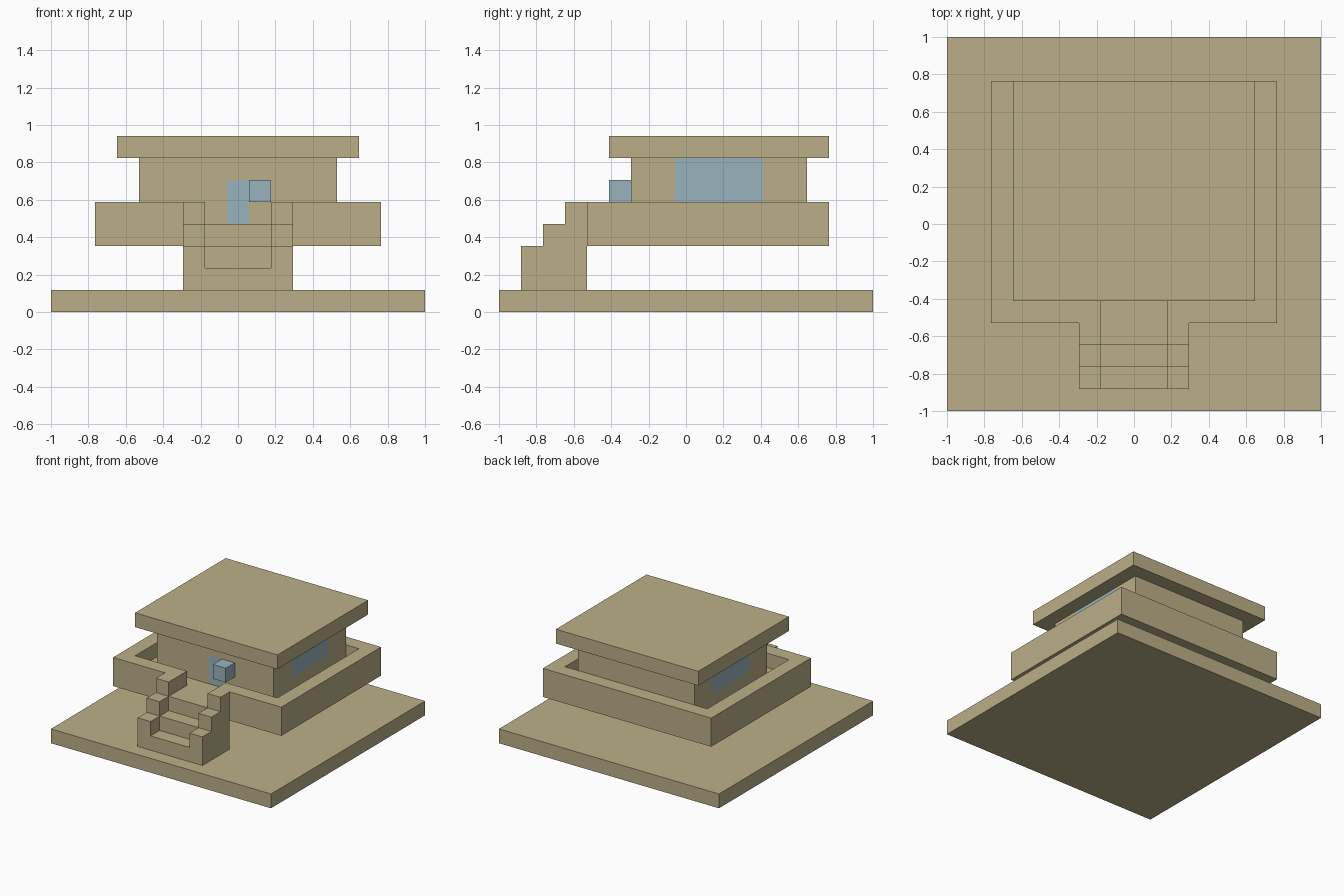
import bpy
import bmesh
from mathutils import Vector

if "Cube" in bpy.data.objects:
    bpy.data.objects.remove(bpy.data.objects["Cube"], do_unlink=True)

U = 2 / 17  # one block of the building grid


def make_material(name, rgb):
    mat = bpy.data.materials.new(name)
    mat.use_nodes = True
    mat.diffuse_color = (*rgb, 1)
    mat.node_tree.nodes["Principled BSDF"].inputs["Base Color"].default_value = (*rgb, 1)
    return mat


stone = make_material("sandstone", (0.50, 0.43, 0.25))
glass = make_material("pale_blue_glass", (0.32, 0.45, 0.52))


def finish(name, bm, materials):
    bmesh.ops.recalc_face_normals(bm, faces=bm.faces)
    mesh = bpy.data.meshes.new(name)
    bm.to_mesh(mesh)
    bm.free()
    for mat in materials:
        mesh.materials.append(mat)
    obj = bpy.data.objects.new(name, mesh)
    bpy.context.collection.objects.link(obj)
    return obj


def prism(outline, axis, low, high):
    """Extrude an outline, in blocks, along x (side profile) or z (floor plan)."""
    bm = bmesh.new()
    place = (lambda a, b: (low, a, b)) if axis == "x" else (lambda a, b: (a, b, low))
    face = bm.faces.new([bm.verts.new(Vector(place(a, b)) * U) for a, b in outline])
    moved = bmesh.ops.extrude_face_region(bm, geom=[face])["geom"]
    offset = Vector((1, 0, 0) if axis == "x" else (0, 0, 1)) * (high - low) * U
    bmesh.ops.translate(bm, vec=offset, verts=[v for v in moved if isinstance(v, bmesh.types.BMVert)])
    return bm


def rect(x, front, back):
    return [(-x, front), (x, front), (x, back), (-x, back)]


def mirrored(half):
    return half + [(-x, y) for x, y in reversed(half)]


# Ground slab
finish("ground_slab", prism(rect(8.5, -8.5, 8.5), "z", 0, 1), [stone])

# Raised terrace: floor with an entrance strip, and a parapet open at the stairs
floor = mirrored([(1.5, -4.5), (1.5, -3.5), (5.5, -3.5), (5.5, 5.5)])
finish("terrace_floor", prism(floor, "z", 3, 4), [stone])
parapet = [(1.5, -4.5), (6.5, -4.5), (6.5, 6.5), (-6.5, 6.5), (-6.5, -4.5), (-1.5, -4.5),
           (-1.5, -3.5), (-5.5, -3.5), (-5.5, 5.5), (5.5, 5.5), (5.5, -3.5), (1.5, -3.5)]
finish("terrace_parapet", prism(parapet, "z", 3, 5), [stone])


# Staircase between two stepped side walls
def stepped_profile(first_height):
    points = [(-4.5, 1), (-7.5, 1)]
    for i in range(3):
        points += [(-7.5 + i, first_height + i), (-6.5 + i, first_height + i)]
    return points


finish("stair_steps", prism(stepped_profile(2), "x", -1.5, 1.5), [stone])
for side, low in (("right", -2.5), ("left", 1.5)):
    finish("stair_wall_" + side, prism(stepped_profile(3), "x", low, low + 1), [stone])

# House body, cut along the window and door edges
house = prism(rect(4.5, -2.5, 5.5), "z", 4, 7)
cuts = [("y", -0.5), ("y", 3.5), ("z", 5), ("z", 6), ("x", -0.5), ("x", 0.5)]
for axis, at in cuts:
    normal = Vector([float(axis == a) for a in "xyz"])
    bmesh.ops.bisect_plane(house, geom=house.verts[:] + house.edges[:] + house.faces[:],
                           plane_co=normal * at * U, plane_no=normal)
house.normal_update()
for face in house.faces:
    c = face.calc_center_median() / U
    window = abs(face.normal.x) > 0.9 and -0.5 < c.y < 3.5 and c.z > 5
    door = abs(face.normal.y) > 0.9 and c.y < 0 and abs(c.x) < 0.5 and c.z < 6
    face.material_index = int(window or door)
finish("house_walls", house, [stone, glass])

# Block beside the door
block = [(0.5, -3.5), (1.5, -3.5), (1.5, -2.5), (0.5, -2.5)]
finish("door_side_block", prism(block, "z", 5, 6), [glass])

# Flat overhanging roof
finish("roof_slab", prism(rect(5.5, -3.5, 6.5), "z", 7, 8), [stone])
